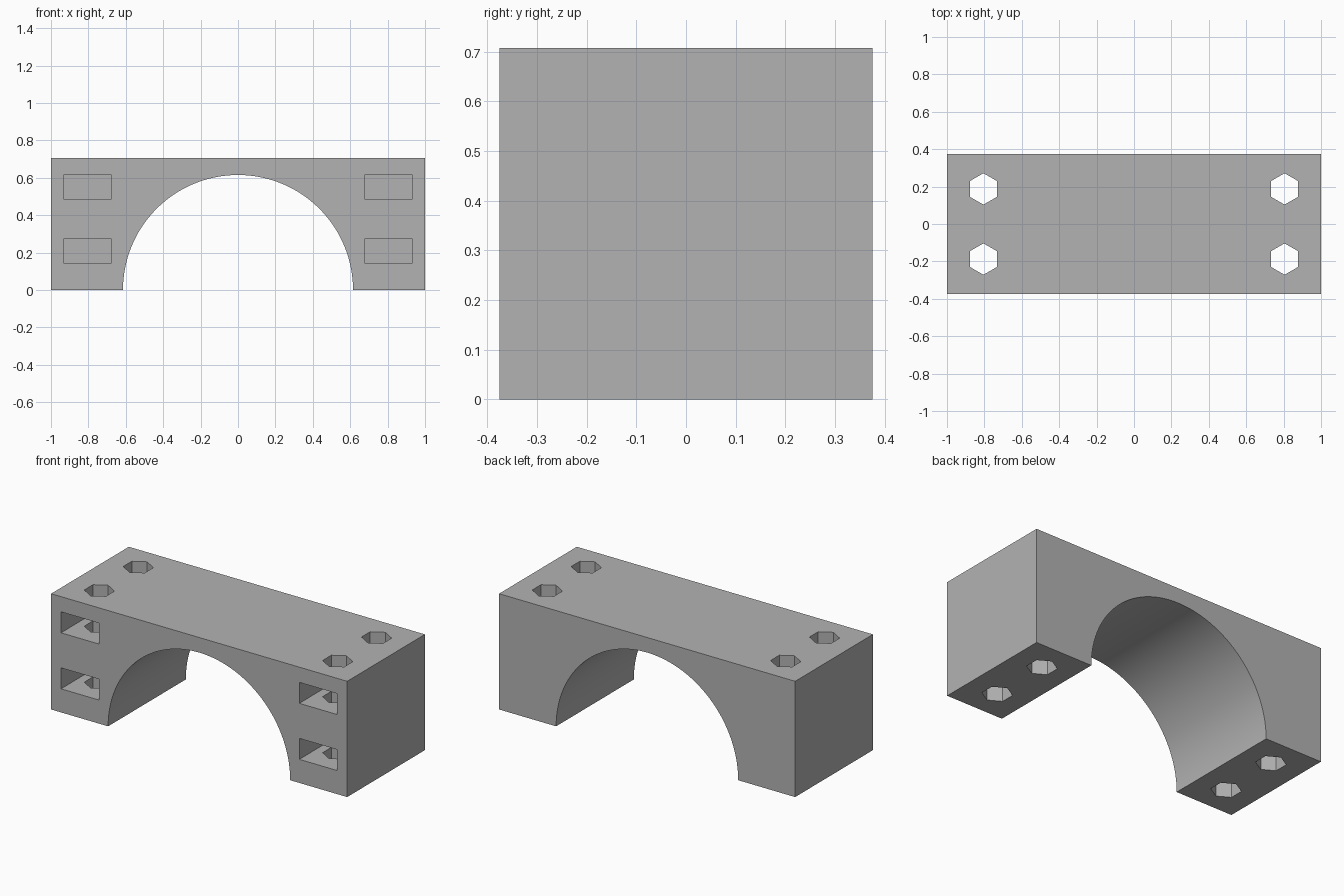
import bpy
import bmesh
from math import pi, sin, cos, radians
from mathutils import Matrix, Vector

if "Cube" in bpy.data.objects:
    bpy.data.objects.remove(bpy.data.objects["Cube"], do_unlink=True)

LENGTH, DEPTH, HEIGHT = 2.0, 0.75, 0.707
ARCH_RADIUS = 0.615
HOLE_X, HOLE_Y, HOLE_RADIUS = 0.805, DEPTH / 4, 0.084
SLOT_WIDTH, SLOT_HEIGHT, SLOT_END = 0.256, 0.128, 0.31
SLOT_LEVELS = (0.208, 0.55)

grey = bpy.data.materials.new("plain grey")
grey.use_nodes = True
colour = (0.45, 0.45, 0.45, 1)
grey.diffuse_color = colour
grey.node_tree.nodes["Principled BSDF"].inputs["Base Color"].default_value = colour


def make_object(name, bm):
    bmesh.ops.recalc_face_normals(bm, faces=bm.faces)
    mesh = bpy.data.meshes.new(name)
    bm.to_mesh(mesh)
    bm.free()
    mesh.materials.append(grey)
    obj = bpy.data.objects.new(name, mesh)
    bpy.context.collection.objects.link(obj)
    return obj


def cut(target, cutter):
    modifier = target.modifiers.new(cutter.name, 'BOOLEAN')
    modifier.operation = 'DIFFERENCE'
    modifier.solver = 'EXACT'
    modifier.object = cutter
    bpy.context.view_layer.objects.active = target
    bpy.ops.object.modifier_apply(modifier=modifier.name)
    bpy.data.objects.remove(cutter, do_unlink=True)


# Block with a half-round arch: one profile extruded front to back
bm = bmesh.new()
segments = 96
outline = [(-LENGTH / 2, 0), (-LENGTH / 2, HEIGHT), (LENGTH / 2, HEIGHT), (LENGTH / 2, 0)]
outline += [(ARCH_RADIUS * cos(pi * i / segments), ARCH_RADIUS * sin(pi * i / segments))
            for i in range(segments + 1)]
face = bm.faces.new([bm.verts.new((x, -DEPTH / 2, z)) for x, z in outline])
extruded = bmesh.ops.extrude_face_region(bm, geom=[face])["geom"]
bmesh.ops.translate(bm, vec=Vector((0, DEPTH, 0)),
                    verts=[v for v in extruded if isinstance(v, bmesh.types.BMVert)])
block = make_object("arched_clamp_block", bm)

# Hexagonal holes running vertically through both legs
bm = bmesh.new()
for x in (-HOLE_X, HOLE_X):
    for y in (-HOLE_Y, HOLE_Y):
        place = Matrix.Translation((x, y, HEIGHT / 2)) @ Matrix.Rotation(pi / 2, 4, 'Z')
        ring = [place @ Vector((HOLE_RADIUS * cos(pi * i / 3), HOLE_RADIUS * sin(pi * i / 3), -HEIGHT))
                for i in range(6)]
        base = bm.faces.new([bm.verts.new(p) for p in ring])
        moved = bmesh.ops.extrude_face_region(bm, geom=[base])["geom"]
        bmesh.ops.translate(bm, vec=Vector((0, 0, HEIGHT * 2)),
                            verts=[v for v in moved if isinstance(v, bmesh.types.BMVert)])
cut(block, make_object("hex_hole_cutter", bm))

# Blind rectangular slots entering from the front and crossing the holes
bm = bmesh.new()
slot_start = -DEPTH / 2 - 0.1
for x in (-HOLE_X, HOLE_X):
    for z in SLOT_LEVELS:
        place = Matrix.Translation((x, (slot_start + SLOT_END) / 2, z))
        size = Matrix.Diagonal((SLOT_WIDTH, SLOT_END - slot_start, SLOT_HEIGHT, 1))
        bmesh.ops.create_cube(bm, size=1, matrix=place @ size)
cut(block, make_object("slot_cutter", bm))

# Smooth arch, sharp corners
bpy.ops.object.select_all(action='DESELECT')
block.select_set(True)
bpy.context.view_layer.objects.active = block
bpy.ops.object.shade_smooth_by_angle(angle=radians(30))
